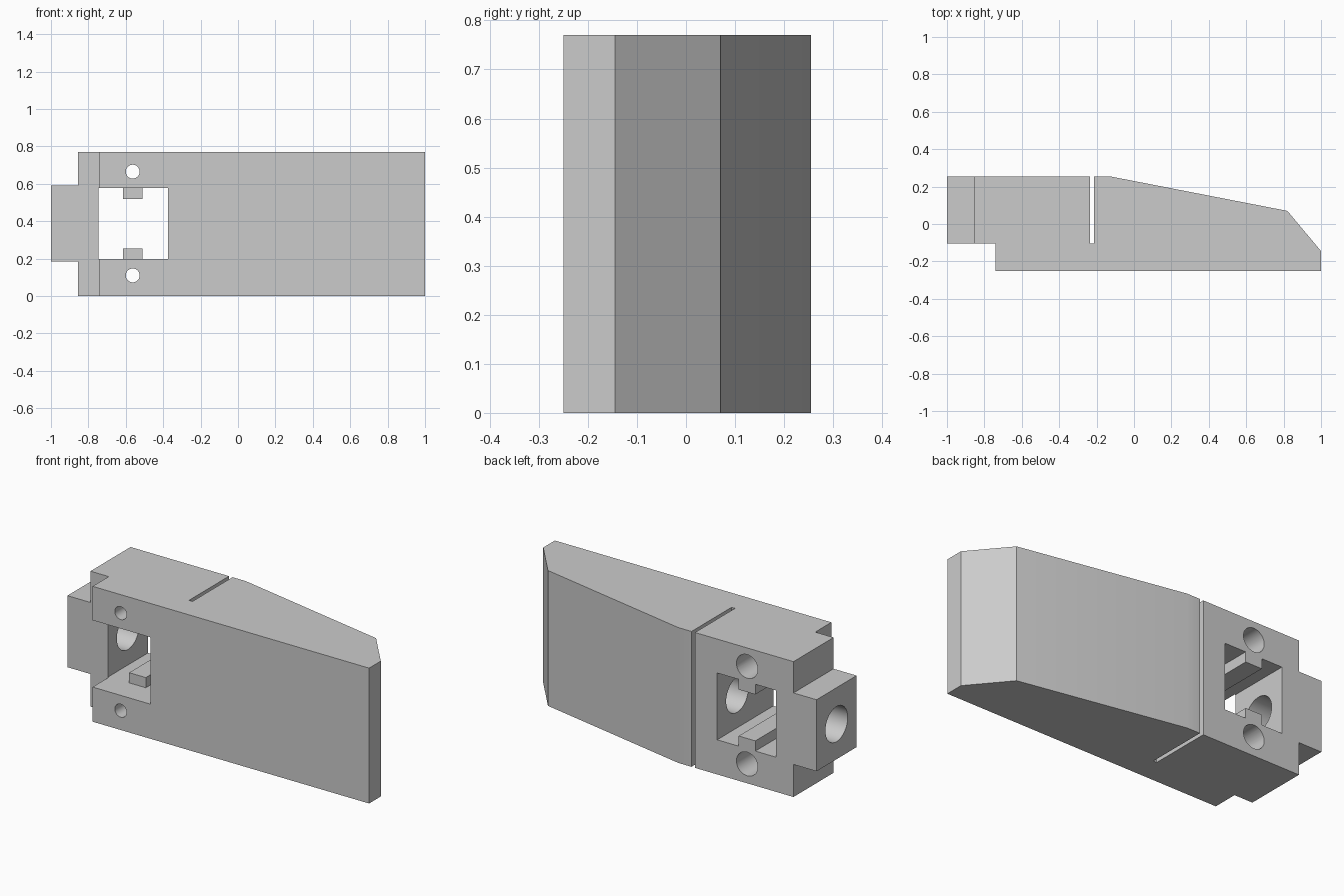
import bpy, bmesh, math
from mathutils import Matrix, Vector

if "Cube" in bpy.data.objects:
    bpy.data.objects.remove(bpy.data.objects["Cube"], do_unlink=True)

grey = bpy.data.materials.new("plain grey")
grey.use_nodes = True
tone = (0.6, 0.6, 0.6, 1)
grey.diffuse_color = tone
grey.node_tree.nodes["Principled BSDF"].inputs["Base Color"].default_value = tone

HEIGHT, BACK, STEP, FRONT = 0.77, 0.255, -0.105, -0.25
MID = HEIGHT / 2


def finish(bm, name):
    bmesh.ops.recalc_face_normals(bm, faces=bm.faces)
    mesh = bpy.data.meshes.new(name)
    bm.to_mesh(mesh)
    bm.free()
    mesh.materials.append(grey)
    ob = bpy.data.objects.new(name, mesh)
    bpy.context.collection.objects.link(ob)
    return ob


def prism(name, start, travel):
    """Extrude a closed outline of 3D points along a vector."""
    bm = bmesh.new()
    face = bm.faces.new([bm.verts.new(p) for p in start])
    ext = bmesh.ops.extrude_face_region(bm, geom=[face], use_keep_orig=True)
    moved = [g for g in ext["geom"] if isinstance(g, bmesh.types.BMVert)]
    bmesh.ops.translate(bm, verts=moved, vec=Vector(travel))
    return finish(bm, name)


def box(name, x0, x1, y0, y1, z0, z1):
    return prism(name, [(x0, y0, z0), (x1, y0, z0), (x1, y1, z0), (x0, y1, z0)],
                 (0, 0, z1 - z0))


def rod(name, radius, centre, length, axis):
    bm = bmesh.new()
    turn = Matrix.Rotation(math.pi / 2, 4, axis)
    bmesh.ops.create_cone(bm, cap_ends=True, segments=48, radius1=radius,
                          radius2=radius, depth=length,
                          matrix=Matrix.Translation(centre) @ turn)
    return finish(bm, name)


def combine(target, other, operation):
    mod = target.modifiers.new(other.name, "BOOLEAN")
    mod.operation, mod.solver, mod.object = operation, "EXACT", other
    bpy.context.view_layer.objects.active = target
    bpy.ops.object.modifier_apply(modifier=mod.name)
    bpy.data.objects.remove(other, do_unlink=True)


# Tapered body, stepped at one end, with a thin slot from the back
outline = [(-0.855, BACK), (-0.855, STEP), (-0.74, STEP), (-0.74, FRONT),
           (1, FRONT), (1, -0.145), (0.82, 0.07), (-0.13, BACK),
           (-0.213, BACK), (-0.213, STEP), (-0.235, STEP), (-0.235, BACK)]
body = prism("wedge_body", [(x, y, 0) for x, y in outline], (0, 0, HEIGHT))

# End block
combine(body, box("end_block", -1, -0.8, STEP, BACK, 0.185, 0.592), "UNION")

# Window: plain in front, with a tab above and below behind
combine(body, box("front_window", -0.745, -0.375, -0.4, -0.1, 0.197, 0.577), "DIFFERENCE")
half = [(-0.745, 0.19), (-0.615, 0.19), (-0.615, 0.132),
        (-0.51, 0.132), (-0.51, 0.19), (-0.375, 0.19)]
section = [(x, MID + d) for x, d in half] + [(x, MID - d) for x, d in reversed(half)]
combine(body, prism("tabbed_window", [(x, -0.15, z + 0.002) for x, z in section],
                    (0, 0.5, 0)), "DIFFERENCE")

# Screw holes with wider bores from the back
for z in (0.11, 0.665):
    combine(body, rod("screw_hole", 0.037, (-0.563, 0, z), 0.8, "X"), "DIFFERENCE")
    combine(body, rod("screw_bore", 0.067, (-0.563, STEP + 0.25, z), 0.5, "X"), "DIFFERENCE")

# Long bore from the end block to the slot
combine(body, rod("long_bore", 0.1, (-0.665, 0.075, MID), 0.88, "Y"), "DIFFERENCE")

bpy.ops.object.select_all(action="DESELECT")
body.select_set(True)
bpy.context.view_layer.objects.active = body
bpy.ops.object.shade_smooth_by_angle(angle=math.radians(30))
